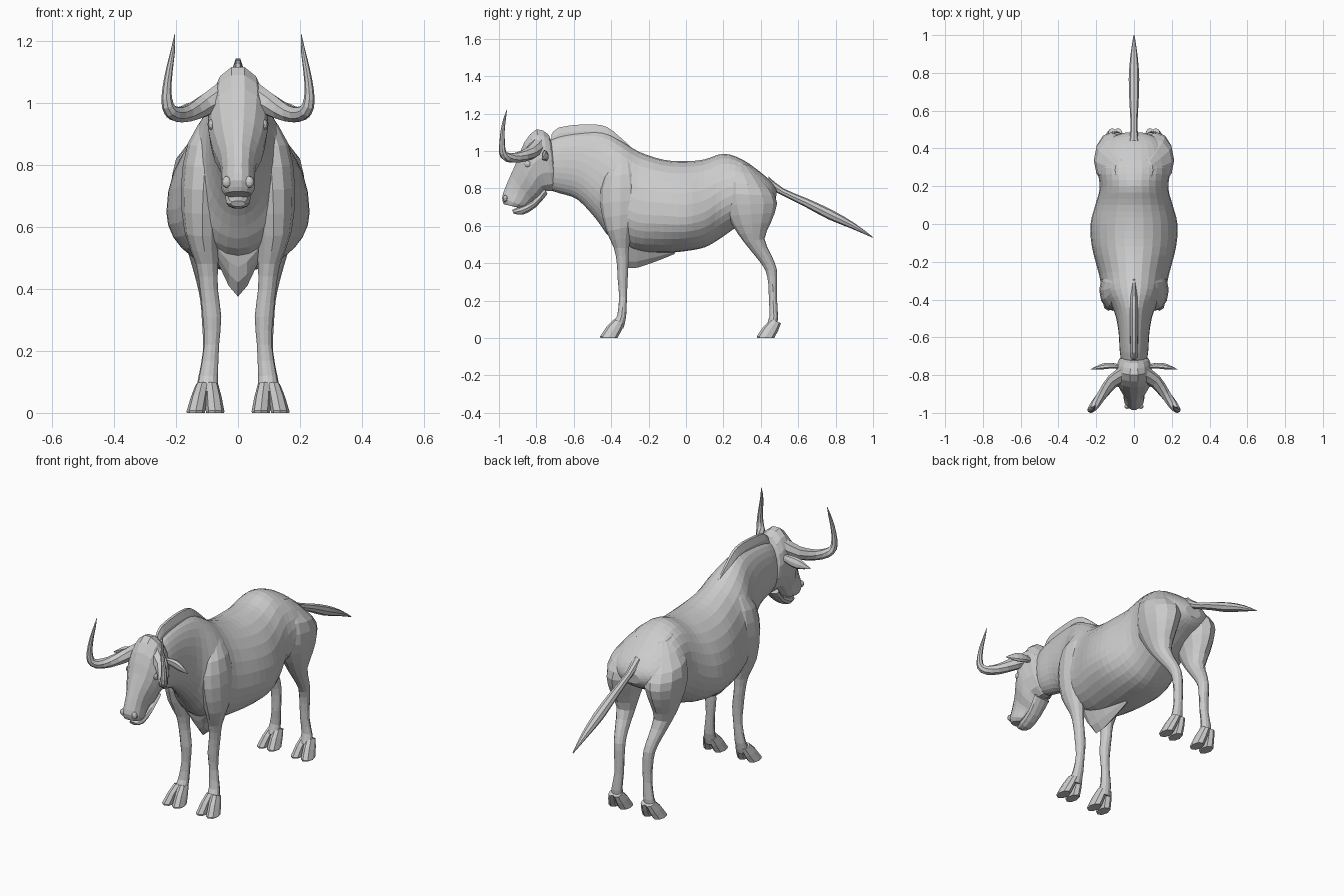
import bpy, bmesh, math
from mathutils import Vector


def refine(rows, n):
    """Catmull-Rom interpolation between rows of numbers."""
    out = []
    for i in range(len(rows) - 1):
        a, b, c, d = (rows[max(0, min(len(rows) - 1, i + k))] for k in (-1, 0, 1, 2))
        for j in range(n):
            t = j / n
            out.append([0.5 * (2 * q + (r - p) * t + (2 * p - 5 * q + 4 * r - s) * t * t
                               + (3 * q - p - 3 * r + s) * t ** 3)
                        for p, q, r, s in zip(a, b, c, d)])
    return out + [list(rows[-1])]


def skin(name, rings, mirror=False):
    """Join rings of points into a closed flat-shaded mesh."""
    bm = bmesh.new()
    vs = [[bm.verts.new(p) for p in ring] for ring in rings]
    n = len(vs[0])
    for a, b in zip(vs, vs[1:]):
        for i in range(n):
            j = (i + 1) % n
            bm.faces.new((a[i], a[j], b[j], b[i]))
    bm.faces.new(vs[0])
    bm.faces.new(vs[-1])
    bmesh.ops.recalc_face_normals(bm, faces=bm.faces)
    me = bpy.data.meshes.new(name)
    bm.to_mesh(me)
    bm.free()
    ob = bpy.data.objects.new(name, me)
    bpy.context.collection.objects.link(ob)
    if mirror:
        m = ob.modifiers.new("mirror", 'MIRROR')
        m.use_mirror_merge = False
    return ob


def loft(name, rows, sides=12, n=2, power=1.0, mirror=False, dx=0, dy=0):
    """Rows: y1, z1, y2, z2 (section ends), half width, widest fraction, x centre."""
    rings = []
    for y1, z1, y2, z2, w, f, x in refine(rows, n):
        ring = []
        for i in range(sides):
            a = 2 * math.pi * i / sides
            c = math.copysign(abs(math.cos(a)) ** power, math.cos(a))
            s = math.copysign(abs(math.sin(a)) ** power, math.sin(a))
            t = f + s * (1 - f if s > 0 else f)
            ring.append((x + dx + w * c, y2 + (y1 - y2) * t + dy, z2 + (z1 - z2) * t))
        rings.append(ring)
    return skin(name, rings, mirror)


def tube(name, pts, sides=8, n=2, flat=1.0):
    """Tapered mirrored tube through x, y, z, radius."""
    pts = refine(pts, n)
    rings = []
    for i, p in enumerate(pts):
        t = Vector(pts[min(i + 1, len(pts) - 1)][:3]) - Vector(pts[max(i - 1, 0)][:3])
        u = t.cross(Vector((0, 1, 0.3))).normalized()
        v = t.cross(u).normalized()
        rings.append([Vector(p[:3]) + abs(p[3]) * (u * math.cos(a) + v * flat * math.sin(a))
                      for a in (2 * math.pi * k / sides for k in range(sides))])
    return skin(name, rings, True)


def ball(name, x, y, z, r, scale):
    for s in (-1, 1):
        bpy.ops.mesh.primitive_ico_sphere_add(subdivisions=2, radius=r, location=(s * x, y, z))
        bpy.context.object.name = name
        bpy.context.object.scale = scale


# trunk and neck
loft("body", [
    (-.76, 1.04, -.76, .80, .06, .5, 0), (-.68, 1.08, -.68, .775, .075, .45, 0),
    (-.56, 1.10, -.58, .74, .082, .45, 0), (-.44, 1.10, -.48, .635, .105, .4, 0),
    (-.34, 1.05, -.40, .53, .16, .4, 0), (-.25, .995, -.28, .465, .185, .38, 0),
    (-.12, .953, -.12, .455, .223, .4, 0), (0, .945, 0, .465, .23, .38, 0),
    (.10, .955, .10, .485, .205, .4, 0), (.20, .985, .18, .53, .182, .45, 0),
    (.30, .955, .28, .60, .19, .5, 0), (.40, .885, .38, .66, .17, .5, 0),
    (.46, .83, .45, .70, .12, .5, 0), (.485, .79, .48, .73, .05, .5, 0)],
    sides=28, n=3)

# mane crest along the neck
loft("mane_crest", [
    (-.72, 1.09, -.72, .95, .018, .5, 0), (-.68, 1.13, -.68, .95, .022, .5, 0),
    (-.55, 1.147, -.55, .95, .024, .5, 0), (-.45, 1.142, -.45, .95, .024, .5, 0),
    (-.39, 1.11, -.38, .95, .022, .5, 0), (-.29, 1.02, -.28, .9, .012, .5, 0)], sides=10)

# pointed hair fringe under the chest
loft("chest_fringe", [
    (-.39, .58, -.36, .47, .08, .8, 0), (-.33, .60, -.31, .375, .085, .8, 0),
    (-.20, .58, -.20, .395, .075, .8, 0), (-.07, .52, -.06, .45, .03, .8, 0)],
    sides=12, power=1.5)

# skull and muzzle
loft("head", [
    (-.71, 1.02, -.69, .86, .05, .5, 0), (-.735, 1.09, -.70, .80, .08, .5, 0),
    (-.80, 1.12, -.72, .78, .092, .55, 0), (-.865, 1.05, -.76, .78, .098, .55, 0),
    (-.905, .95, -.79, .75, .083, .55, 0), (-.94, .87, -.82, .73, .06, .55, 0),
    (-.97, .80, -.84, .715, .054, .5, 0), (-.985, .75, -.86, .70, .055, .5, 0),
    (-.975, .715, -.89, .695, .044, .5, 0)], sides=14)
loft("lower_jaw", [
    (-.76, .80, -.74, .77, .05, .5, 0), (-.82, .735, -.80, .70, .042, .5, 0),
    (-.90, .70, -.87, .658, .038, .5, 0), (-.93, .685, -.92, .665, .024, .5, 0)], sides=10)
ball("eye", .084, -.845, .93, .018, (.7, 1, 1))
ball("nostril", .036, -.966, .745, .016, (1, .8, 1.2))

# horns sweeping out, forward and up
tube("horns", [
    (.04, -.79, 1.03, .045), (.11, -.83, .99, .036), (.165, -.90, .965, .028),
    (.205, -.955, .966, .025), (.226, -.98, .99, .02), (.230, -.983, 1.04, .015),
    (.221, -.98, 1.11, .011), (.21, -.97, 1.17, .007), (.204, -.957, 1.222, .001)])

# ears
tube("ears", [(.07, -.755, .985, .015), (.12, -.75, .98, .026),
              (.17, -.755, .97, .027), (.23, -.77, .955, .002)], flat=.55)

# front legs from shoulder to fetlock
loft("front_legs", [
    (-.36, .97, -.30, .97, .02, .5, .08), (-.44, .86, -.26, .88, .062, .5, .10),
    (-.46, .72, -.24, .74, .072, .5, .112), (-.425, .57, -.28, .60, .058, .5, .115),
    (-.385, .48, -.305, .48, .036, .5, .10), (-.37, .40, -.308, .40, .029, .5, .094),
    (-.365, .31, -.312, .31, .03, .5, .084), (-.358, .22, -.316, .22, .024, .5, .085),
    (-.368, .12, -.32, .115, .030, .5, .095), (-.40, .07, -.335, .05, .035, .5, .10)],
    sides=12, mirror=True)

# hind legs from thigh to fetlock
loft("hind_legs", [
    (.23, .95, .34, .92, .03, .5, .07), (.205, .84, .45, .80, .095, .5, .105),
    (.20, .71, .487, .72, .092, .5, .118), (.25, .60, .455, .62, .068, .5, .122),
    (.312, .51, .42, .53, .047, .5, .115), (.385, .42, .458, .44, .034, .5, .102),
    (.425, .36, .485, .37, .030, .5, .092), (.44, .29, .487, .29, .028, .5, .088),
    (.443, .2, .487, .2, .025, .5, .088), (.447, .12, .492, .11, .030, .5, .098),
    (.43, .07, .485, .05, .035, .5, .103)], sides=12, mirror=True)

# cloven hooves: two toes on every foot
for part, dy in (("front_hoof", 0), ("hind_hoof", .838)):
    for x0, x1 in ((.085, .074), (.115, .136)):
        loft(part, [(-.385, .10, -.33, .08, .022, .5, x0),
                    (-.425, .06, -.345, .04, .027, .5, (x0 + x1) / 2),
                    (-.46, .008, -.365, .002, .030, .5, x1),
                    (-.458, 0, -.367, 0, .029, .5, x1)], sides=8, n=1, mirror=True, dy=dy)

# tail
loft("tail", [
    (.44, .865, .44, .80, .026, .5, 0), (.52, .80, .51, .765, .018, .5, 0),
    (.65, .745, .63, .705, .024, .5, 0), (.78, .685, .76, .635, .028, .5, 0),
    (.90, .615, .885, .585, .019, .5, 0), (1.0, .54, .998, .536, .003, .5, 0)], sides=8)
